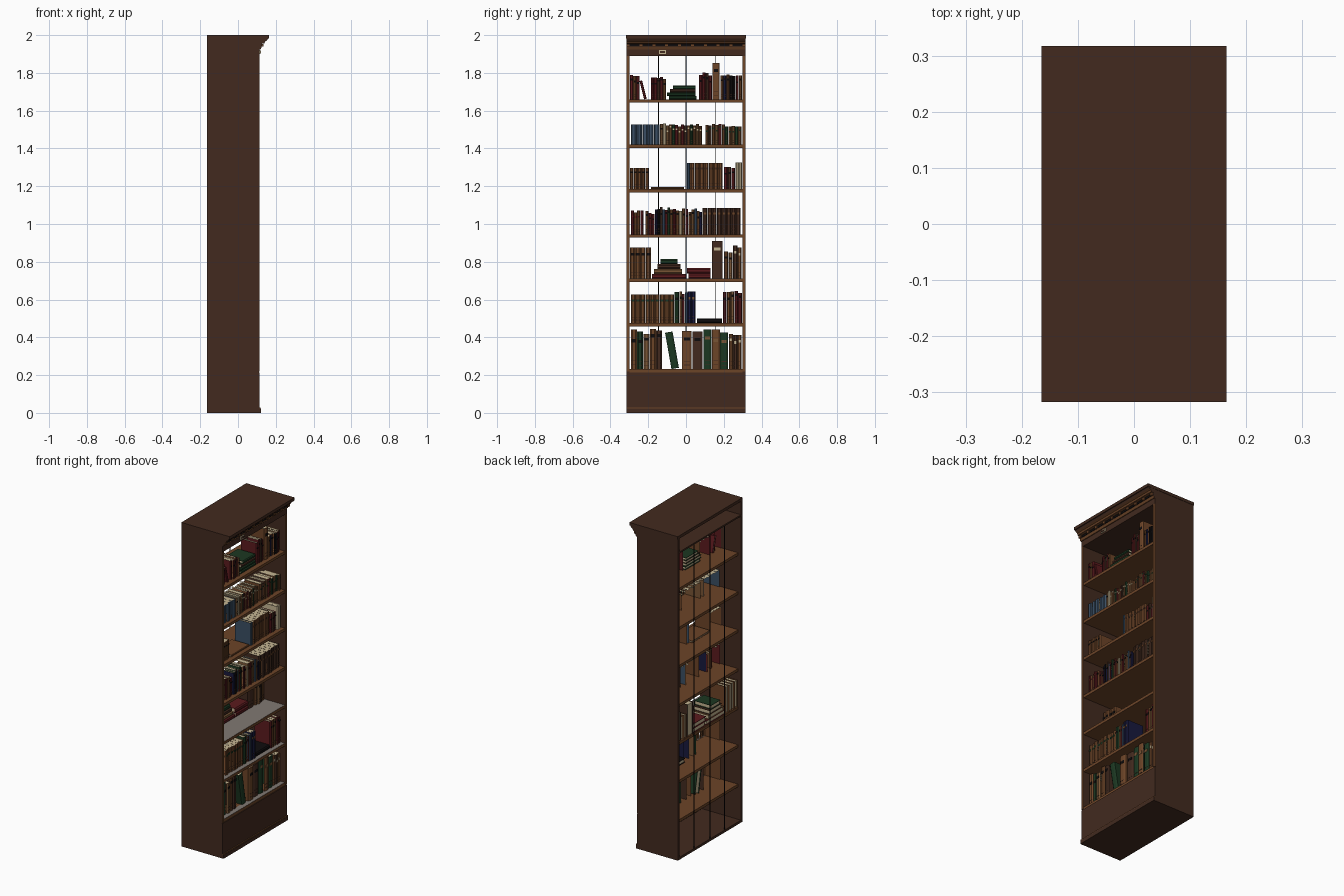
import bpy
import bmesh
import math
import random
from mathutils import Matrix, Vector

random.seed(7)
default_cube = bpy.data.objects.get("Cube")
if default_cube:
    bpy.data.objects.remove(default_cube, do_unlink=True)


def make_material(name, rgb):
    """Flat material from 8-bit display values."""
    color = tuple((channel / 255) ** 2.2 for channel in rgb) + (1.0,)
    material = bpy.data.materials.new(name)
    material.use_nodes = True
    material.diffuse_color = color
    shader = next(n for n in material.node_tree.nodes if n.type == "BSDF_PRINCIPLED")
    shader.inputs["Base Color"].default_value = color
    shader.inputs["Roughness"].default_value = 0.8
    return material


# One letter for each colour, used in the book rows below
PALETTE = {
    "d": make_material("dark_walnut", (68, 46, 36)),
    "w": make_material("warm_brown", (108, 70, 44)),
    "t": make_material("tan_leather", (120, 86, 56)),
    "r": make_material("red_cloth", (92, 32, 35)),
    "g": make_material("green_cloth", (33, 58, 38)),
    "s": make_material("slate_blue_cloth", (60, 79, 99)),
    "n": make_material("navy_cloth", (30, 31, 64)),
    "c": make_material("cream_paper", (196, 180, 145)),
    "k": make_material("black", (22, 20, 21)),
    "a": make_material("dusty_grey", (128, 120, 114)),
}
LETTERS = list(PALETTE)


def polygon(bm, points, letter, matrix=Matrix()):
    face = bm.faces.new([bm.verts.new(matrix @ Vector(p)) for p in points])
    face.material_index = LETTERS.index(letter)


def prism(bm, outline, low, high, letter, matrix=Matrix()):
    """Extrude a counterclockwise xy outline from low to high."""
    bottom = [(x, y, low) for x, y in outline]
    top = [(x, y, high) for x, y in outline]
    polygon(bm, bottom[::-1], letter, matrix)
    polygon(bm, top, letter, matrix)
    for i in range(len(outline)):
        polygon(bm, (bottom[i - 1], bottom[i], top[i], top[i - 1]), letter, matrix)


def rectangle(x0, x1, y0, y1):
    return [(x0, y0), (x1, y0), (x1, y1), (x0, y1)]


def finish(name, bm):
    mesh = bpy.data.meshes.new(name)
    bm.to_mesh(mesh)
    bm.free()
    for material in PALETTE.values():
        mesh.materials.append(material)
    bpy.context.collection.objects.link(bpy.data.objects.new(name, mesh))


def box(name, x0, x1, y0, y1, z0, z1, letter="d"):
    bm = bmesh.new()
    prism(bm, rectangle(x0, x1, y0, y1), z0, z1, letter)
    finish(name, bm)


# Case
BACK, FRONT, HALF, INNER = -0.165, 0.115, 0.315, 0.3
for side, sign in (("left", 1), ("right", -1)):
    low, high = sorted((sign * INNER, sign * HALF))
    box(side + "_side_panel", BACK, FRONT - 0.004, low, high, 0, 1.985)
    box(side + "_front_stile", FRONT - 0.004, FRONT, low, high, 0.22, 1.89, "w")
box("bottom_board", BACK, FRONT, -INNER, INNER, 0, 0.015)
box("plinth_panel", FRONT - 0.015, FRONT, -HALF, HALF, 0, 0.215)
box("plinth_skirt", FRONT, FRONT + 0.007, -HALF, HALF, 0, 0.022)
box("plinth_bead", FRONT, FRONT + 0.005, -HALF, HALF, 0.022, 0.028, "w")
box("ceiling_board", BACK, FRONT, -INNER, INNER, 1.89, 1.9)
box("fascia", FRONT - 0.015, FRONT, -HALF, HALF, 1.89, 1.985)
box("top_board", BACK, 0.165, -0.317, 0.317, 1.982, 2)
for i, y in enumerate((-0.145, 0, 0.155)):
    box(f"back_strip_{i + 1}", BACK, BACK + 0.004, y - 0.002, y + 0.002, 0.015, 1.89, "k")

# Crown moulding: profile in x and z, swept across the width
profile = [(0.11, 1.925), (0.12, 1.925), (0.125, 1.938), (0.125, 1.954), (0.14, 1.957),
           (0.144, 1.967), (0.154, 1.972), (0.16, 1.983), (0.11, 1.983)]
stand_up = Matrix.Rotation(math.pi / 2, 4, "X")
bm = bmesh.new()
prism(bm, profile, -0.316, 0.316, "w", stand_up)
bm.normal_update()
for face in bm.faces:
    if abs(face.normal.y) > 0.9 or face.calc_center_median().z > 1.973:
        face.material_index = LETTERS.index("d")
finish("crown_moulding", bm)
box("dentil_recess", 0.125, 0.128, -0.314, 0.314, 1.94, 1.952, "k")
bm = bmesh.new()
for i in range(10):
    y = -0.306 + i * 0.068
    prism(bm, rectangle(0.125, 0.135, y - 0.008, y + 0.008), 1.939, 1.954, "w")
finish("dentils", bm)

# Small plaque on the fascia
box("plaque", FRONT, FRONT + 0.004, -0.143, -0.105, 1.901, 1.92, "c")
box("plaque_centre", FRONT + 0.004, FRONT + 0.006, -0.138, -0.11, 1.905, 1.916, "d")


class Shelf:
    """A board and the books standing or lying on it."""

    def __init__(self, name, z, front=0.085, dusty=False):
        self.name, self.z, self.front = name, z, front
        self.bm = bmesh.new()
        box(name + "_shelf", -0.145, FRONT - 0.005, -INNER, INNER, z - 0.017, z, "w")
        if dusty:
            box(name + "_dust", front - 0.01, FRONT - 0.006, -INNER, INNER, z, z + 0.001, "a")

    def solid_book(self, matrix, thick, height, letter, depth=0.12):
        """Local axes: spine at x = 0, thickness along y, height along z."""
        board, bend, lip = min(0.003, thick * 0.15), min(0.006, thick * 0.3), 0.004
        spine = [(-bend, 0), (0, thick * 0.25), (0, thick * 0.75), (-bend, thick)]
        prism(self.bm, spine, 0, height, letter, matrix)
        for y in (0, thick - board):
            prism(self.bm, rectangle(-depth, -bend, y, y + board), 0, height, letter, matrix)
        pages = rectangle(-depth + lip, -bend, board, thick - board)
        prism(self.bm, pages, lip, height - lip, "c", matrix)

    def packed_book(self, matrix, thick, height, letter, first, last):
        """Rounded spine and page top, with covers only at the ends of a row."""
        depth, bend = 0.11, min(0.006, thick * 0.3)
        spine = [(-bend, 0), (0, thick * 0.25), (0, thick * 0.75), (-bend, thick)]
        for (x0, y0), (x1, y1) in zip(spine, spine[1:]):
            polygon(self.bm, ((x0, y0, 0), (x1, y1, 0), (x1, y1, height), (x0, y0, height)),
                    letter, matrix)
        polygon(self.bm, [(x, y, height) for x, y in spine], letter, matrix)
        page_top = rectangle(-depth, -bend, 0, thick)
        polygon(self.bm, [(x, y, height - 0.003) for x, y in page_top], "c", matrix)
        cover = [(-depth, 0), (-bend, 0), (-bend, height), (-depth, height)]
        if first:
            polygon(self.bm, [(x, 0, z) for x, z in cover], letter, matrix)
        if last:
            polygon(self.bm, [(x, thick, z) for x, z in reversed(cover)], letter, matrix)

    def row(self, y0, y1, height, letters, label="k"):
        step = (y1 - y0) / len(letters)
        thick = step * 0.96
        uniform = len(set(letters)) == 1
        for i, letter in enumerate(letters):
            tall = height * (1 if uniform else random.uniform(0.9, 1.05))
            x = self.front + random.uniform(-0.006, 0.004)
            place = Matrix.Translation((x, y0 + i * step, self.z))
            if self.front < 0:
                self.solid_book(place, thick, tall, letter)
            else:
                self.packed_book(place, thick, tall, letter, i == 0, i == len(letters) - 1)
            # Spine label and bands
            if thick > 0.011 and letter not in "cs":
                strip = rectangle(-0.001, 0.001, thick * 0.2, thick * 0.8)
                top = tall * (0.75 if uniform else random.uniform(0.65, 0.85))
                prism(self.bm, strip, top, top + tall * 0.08, label, place)
                for share in (0.1, 0.2):
                    prism(self.bm, strip, tall * share, tall * share + 0.003, "d", place)
        return self

    def lean(self, y, thick, height, letter, degrees):
        place = Matrix.Translation((self.front, y, self.z))
        turn = Matrix.Rotation(math.radians(degrees), 4, "X")
        self.solid_book(place @ turn, thick, height, letter)
        return self

    def stack(self, layers, thick):
        z = self.z
        for y0, y1, letter in layers:
            place = Matrix.Translation((self.front, y1, z))
            self.solid_book(place @ stand_up, thick, y1 - y0, letter)
            z += thick
        return self

    def done(self):
        finish(self.name + "_books", self.bm)


shelf = Shelf("seventh", 1.66)
shelf.row(-0.297, -0.245, 0.135, "rwr").lean(-0.222, 0.014, 0.1, "r", 14)
shelf.row(-0.185, -0.105, 0.12, "rrdrw")
shelf.stack([(-0.09, 0.055, "g"), (-0.1, 0.05, "g"), (-0.085, 0.05, "d"), (-0.07, 0.05, "g")], 0.018)
shelf.row(0.07, 0.137, 0.14, "rrdr").row(0.14, 0.18, 0.192, "w")
shelf.row(0.182, 0.296, 0.13, "wnwkkrw").done()

shelf = Shelf("sixth", 1.42)
shelf.row(-0.292, -0.14, 0.107, "sssss").row(-0.137, -0.105, 0.11, "tc")
shelf.row(-0.105, 0.085, 0.105, "twgrwrdwgwtw", "c")
shelf.row(0.102, 0.294, 0.105, "wdwtrwgwtgw", "g").done()

shelf = Shelf("fifth", 1.185)
shelf.row(-0.297, -0.195, 0.112, "wwwww").stack([(-0.185, -0.01, "w")], 0.011)
shelf.row(0.004, 0.022, 0.137, "s").row(0.022, 0.195, 0.137, "wwwwwww", "d")
shelf.row(0.2, 0.26, 0.113, "rdr").row(0.262, 0.296, 0.14, "cc").done()

shelf = Shelf("fourth", 0.945)
shelf.row(-0.292, -0.225, 0.125, "rwwr", "r").row(-0.215, -0.165, 0.12, "wrr")
shelf.row(-0.163, -0.085, 0.14, "nkdsrg").row(-0.085, 0.045, 0.13, "wrwcwrwt")
shelf.row(0.045, 0.085, 0.13, "swn").row(0.088, 0.29, 0.14, "dddddddd", "w").done()

shelf = Shelf("third", 0.71, -0.02, True)
shelf.row(-0.297, -0.185, 0.165, "wwww")
shelf.stack([(-0.18, 0, "r"), (-0.17, -0.02, "t"), (-0.15, -0.03, "d"), (-0.135, -0.045, "g")], 0.026)
shelf.stack([(0.012, 0.13, "r"), (0.005, 0.13, "r")], 0.028)
shelf.row(0.138, 0.195, 0.2, "d", "c").row(0.2, 0.248, 0.14, "wt")
shelf.row(0.25, 0.295, 0.17, "dw", "c").done()

shelf = Shelf("second", 0.475, dusty=True)
shelf.row(-0.292, -0.062, 0.152, "wwwwwwwww", "g").row(-0.06, -0.036, 0.165, "g")
shelf.row(-0.035, 0.008, 0.165, "trs").row(0.008, 0.05, 0.168, "nn", "t")
shelf.stack([(0.058, 0.19, "k")], 0.025)
shelf.row(0.196, 0.296, 0.17, "rwtrr").done()

shelf = Shelf("first", 0.232, dusty=True)
shelf.row(-0.292, -0.125, 0.205, "wgtwd").lean(-0.077, 0.04, 0.195, "g", 10)
shelf.row(-0.02, 0.032, 0.202, "w").row(0.034, 0.09, 0.198, "d")
shelf.row(0.092, 0.225, 0.2, "gwg", "t").row(0.227, 0.296, 0.2, "wdw", "c").done()
